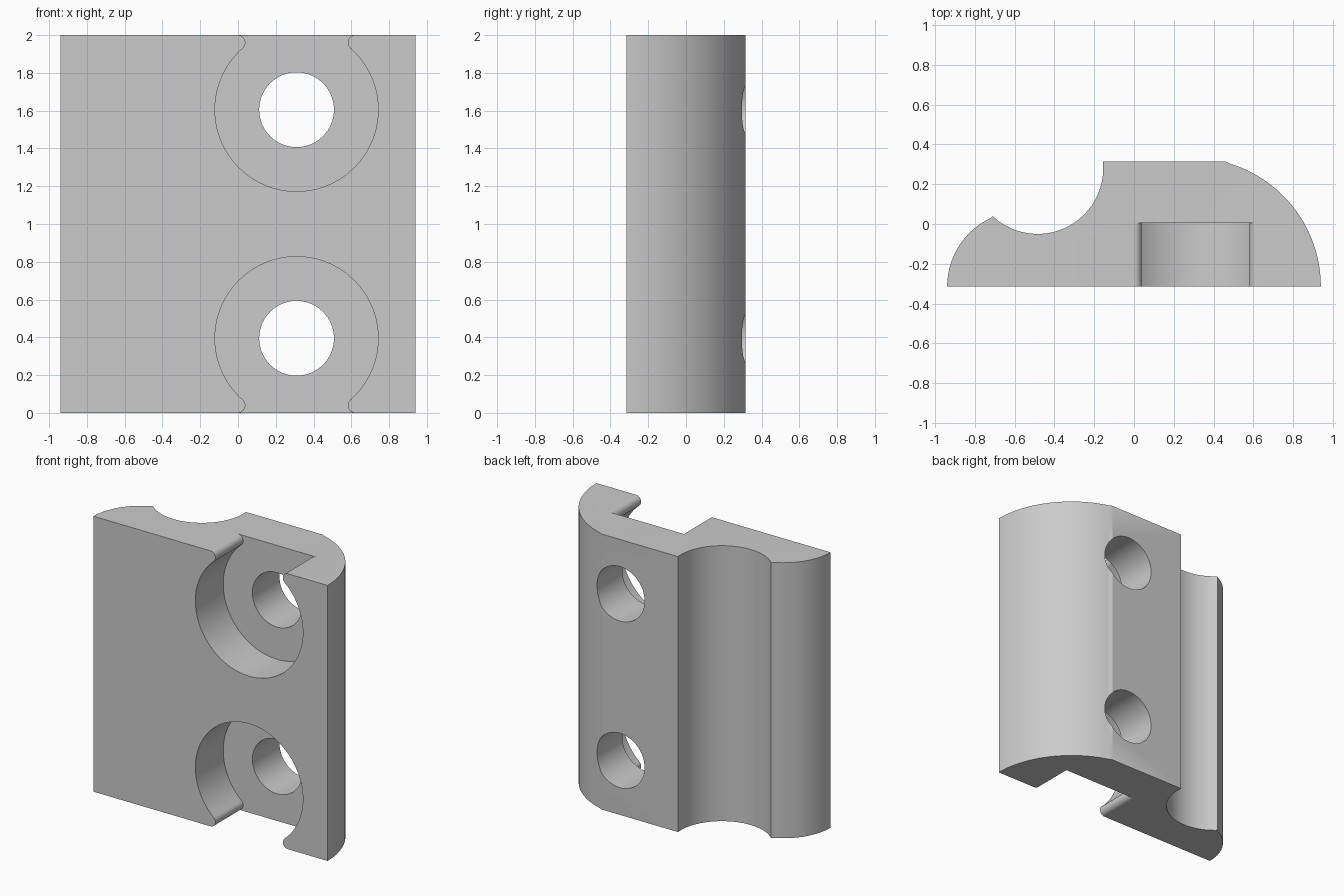
import bpy, bmesh
from math import cos, sin, pi, atan2, radians
from mathutils import Vector

if "Cube" in bpy.data.objects:
    bpy.data.objects.remove(bpy.data.objects["Cube"])

HEIGHT = 2.0
FRONT, BACK = -0.315, 0.315


def arc(cx, cy, r, a0, a1, n):
    """Points along a circular arc, both ends included."""
    return [(cx + r * cos(a0 + (a1 - a0) * i / n),
             cy + r * sin(a0 + (a1 - a0) * i / n)) for i in range(n + 1)]


def prism(name, points, offset):
    """Extrude a closed 3D outline by an offset vector."""
    bm = bmesh.new()
    face = bm.faces.new([bm.verts.new(p) for p in points])
    ext = bmesh.ops.extrude_face_region(bm, geom=[face])
    moved = [v for v in ext["geom"] if isinstance(v, bmesh.types.BMVert)]
    bmesh.ops.translate(bm, verts=moved, vec=Vector(offset))
    bmesh.ops.recalc_face_normals(bm, faces=bm.faces)
    mesh = bpy.data.meshes.new(name)
    bm.to_mesh(mesh)
    bm.free()
    obj = bpy.data.objects.new(name, mesh)
    bpy.context.collection.objects.link(obj)
    return obj


grey = bpy.data.materials.new("plain grey")
grey.use_nodes = True
colour = (0.6, 0.6, 0.6, 1)
grey.diffuse_color = colour
grey.node_tree.nodes["Principled BSDF"].inputs["Base Color"].default_value = colour

# Clamp body: round right shoulder, flat back, tube groove, round left lip
shoulder_x, shoulder_r = 0.293, 0.647
lip_x, lip_r = -0.559, 0.381
groove_x, groove_y, groove_r = -0.485, 0.28, 0.33
crest = (-0.71, 0.04)
profile = arc(shoulder_x, FRONT, shoulder_r, 0,
              atan2(BACK - FRONT, 0.46 - shoulder_x), 32)
profile[-1] = (profile[-1][0], BACK)
profile.append((groove_x + groove_r, BACK))
groove_end = atan2(crest[1] - groove_y, crest[0] - groove_x)
profile += arc(groove_x, groove_y, groove_r, 0, groove_end, 40)
lip_start = atan2(crest[1] - FRONT, crest[0] - lip_x)
profile += arc(lip_x, FRONT, lip_r, lip_start, pi, 24)[1:]
body = prism("clamp_body", [(x, y, 0) for x, y in profile], (0, 0, HEIGHT))
body.data.materials.append(grey)

# Screw seats: counterbores opening through the ends between rounded lips
bore_x, bore_z, bore_r, hole_r, round_r = 0.31, 1.605, 0.432, 0.198, 0.04
dz = HEIGHT - round_r - bore_z
dx = ((bore_r + round_r) ** 2 - dz ** 2) ** 0.5
a = atan2(dz, dx)
right = arc(bore_x + dx, bore_z + dz, round_r, pi / 2, pi + a, 12)
left = [(2 * bore_x - x, z) for x, z in reversed(right)]
bowl = arc(bore_x, bore_z, bore_r, a, -pi - a, 80)[1:-1]
top = HEIGHT + 0.1
seat = [(right[0][0], top)] + right + bowl + left + [(left[-1][0], top)]
hole = arc(bore_x, bore_z, hole_r, 0, 2 * pi, 64)[:-1]

cutters = []
for end in ("upper", "lower"):
    for part, outline, start, depth in (("seat", seat, FRONT - 0.1, 0.42),
                                        ("hole", hole, FRONT - 0.2, 1.0)):
        pts = [(x, start, z if end == "upper" else HEIGHT - z) for x, z in outline]
        cutter = prism(f"{end}_screw_{part}_cutter", pts, (0, depth, 0))
        cutter.hide_render = True
        cutters.append(cutter)
        mod = body.modifiers.new(cutter.name, "BOOLEAN")
        mod.operation = "DIFFERENCE"
        mod.solver = "EXACT"
        mod.object = cutter

# Apply the cuts, then shade curved walls smooth
bpy.ops.object.select_all(action="DESELECT")
body.select_set(True)
bpy.context.view_layer.objects.active = body
for mod in list(body.modifiers):
    bpy.ops.object.modifier_apply(modifier=mod.name)
for cutter in cutters:
    bpy.data.objects.remove(cutter)
bpy.ops.object.shade_smooth_by_angle(angle=radians(30))
